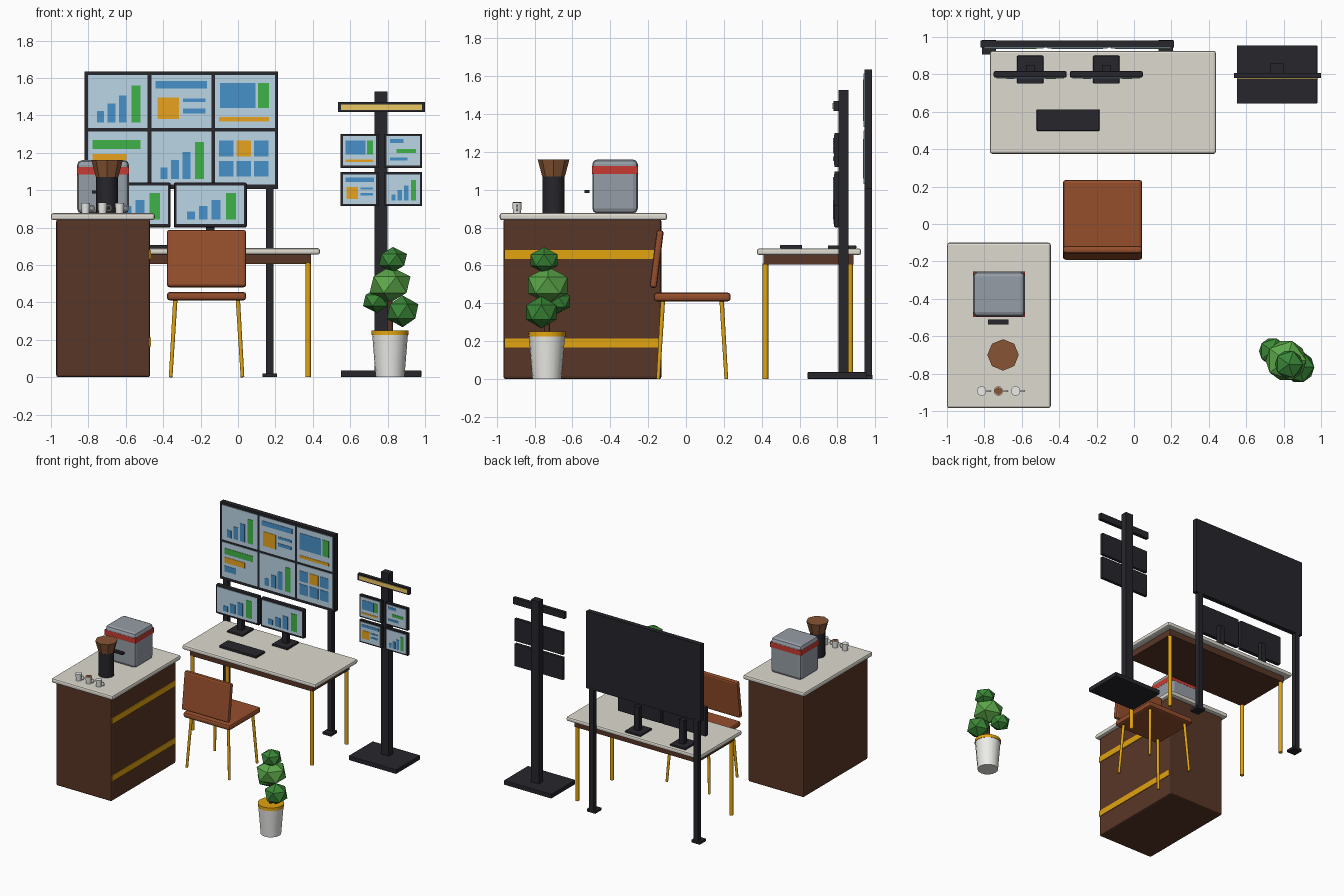
import bpy, bmesh
from mathutils import Vector, Matrix

if "Cube" in bpy.data.objects:
    bpy.data.objects.remove(bpy.data.objects["Cube"])

def lin(c):
    return c / 12.92 if c <= 0.04045 else ((c + 0.055) / 1.055) ** 2.4

MATS = {}
PALETTE = {
    "wood": (88, 54, 38), "stone": (222, 218, 208), "gold": (226, 164, 16), "black": (38, 38, 44),
    "leather": (150, 78, 44), "glass": (188, 214, 230), "blue": (70, 145, 200), "green": (62, 178, 72),
    "orange": (232, 164, 30), "steel": (150, 157, 166), "red": (200, 58, 50), "white": (236, 236, 232),
    "hopper": (135, 85, 52), "leaf": (58, 135, 55), "light_leaf": (92, 168, 74), "lamp": (236, 200, 100),
}
for key, rgb in PALETTE.items():
    MATS[key] = bpy.data.materials.new(key)
    MATS[key].diffuse_color = (*[lin(c / 255) for c in rgb], 1)

def finish(name, bm, mat, smooth=False):
    me = bpy.data.meshes.new(name)
    for f in bm.faces:
        f.smooth = smooth and len(f.verts) == 4
    bm.to_mesh(me)
    bm.free()
    ob = bpy.data.objects.new(name, me)
    me.materials.append(MATS[mat])
    bpy.context.collection.objects.link(ob)
    return ob

def box(name, x, y, z, mat, bevel=0.0, rot=None):
    """Box from (min, max) ranges, optionally bevelled and turned about its centre."""
    size = [b - a for a, b in (x, y, z)]
    centre = Vector([(a + b) / 2 for a, b in (x, y, z)])
    bm = bmesh.new()
    bmesh.ops.create_cube(bm, size=1)
    bmesh.ops.scale(bm, vec=size, verts=bm.verts)
    if bevel:
        bmesh.ops.bevel(bm, geom=bm.edges[:], offset=bevel, segments=2, profile=0.5, affect='EDGES')
    if rot:
        bmesh.ops.transform(bm, matrix=rot, verts=bm.verts)
    bmesh.ops.translate(bm, vec=centre, verts=bm.verts)
    return finish(name, bm, mat)

def rod(name, p, q, r1, r2, mat, sides=16, smooth=True):
    """Round bar or cone from p to q."""
    p, q = Vector(p), Vector(q)
    turn = (q - p).to_track_quat('Z', 'Y').to_matrix().to_4x4()
    bm = bmesh.new()
    bmesh.ops.create_cone(bm, cap_ends=True, segments=sides, radius1=r1, radius2=r2,
                          depth=(q - p).length, matrix=Matrix.Translation((p + q) / 2) @ turn)
    return finish(name, bm, mat, smooth)

# Screen layouts: colour and left, bottom, right, top as fractions of the screen
LAYOUTS = {
    "bars": [("blue", .15, .11, .27, .32), ("blue", .33, .11, .46, .47),
             ("blue", .52, .11, .65, .62), ("green", .73, .11, .88, .81)],
    "summary": [("blue", .07, .75, .93, .89), ("orange", .1, .17, .46, .58),
                ("blue", .53, .49, .9, .56), ("blue", .53, .28, .9, .37)],
    "picture": [("blue", .08, .38, .68, .85), ("green", .72, .38, .9, .85), ("orange", .07, .13, .9, .21)],
    "rows": [("green", .08, .67, .88, .84), ("orange", .08, .42, .65, .58), ("blue", .08, .17, .4, .33)],
    "list": [("blue", .1, .77, .5, .9), ("green", .3, .43, .88, .57), ("blue", .1, .17, .62, .28)],
    "tiles": [("orange" if (i, j) == (1, 1) else "blue", .07 + .29 * i, .15 + .38 * j,
               .31 + .29 * i, .45 + .38 * j) for j in range(2) for i in range(3)],
}

def screen(name, cx, cz, w, h, front, layout):
    x0, z0 = cx - w / 2, cz - h / 2
    box(name + "_glass", (x0, x0 + w), (front - .004, front + .003), (z0, z0 + h), "glass")
    for n, (col, l, b, r, t) in enumerate(LAYOUTS[layout]):
        box(f"{name}_graphic_{n}", (x0 + l * w, x0 + r * w), (front - .007, front - .002),
            (z0 + b * h, z0 + t * h), col)

# Coffee counter
box("counter_body", (-.972, -.47), (-.965, -.13), (0, .845), "wood", .012)
box("counter_top", (-1, -.445), (-.985, -.10), (.84, .877), "stone", .012)
for i, z in enumerate((.165, .633)):
    box(f"counter_stripe_{i}", (-.48, -.464), (-.96, -.145), (z, z + .048), "gold")

# Coffee machine
box("machine_body", (-.86, -.583), (-.495, -.255), (.875, 1.16), "steel", .025)
box("machine_band", (-.861, -.582), (-.496, -.254), (1.083, 1.125), "red")
box("machine_spout", (-.78, -.67), (-.537, -.51), (.982, .998), "black")

# Grinder
rod("grinder_body", (-.70, -.70, .875), (-.70, -.70, 1.07), .058, .058, "black")
rod("grinder_hopper", (-.70, -.70, 1.07), (-.70, -.70, 1.16), .06, .084, "hopper", 8, False)

# Cups with ring handles
for i, x in enumerate((-.815, -.725, -.633)):
    rod(f"cup_{i}", (x, -.893, .875), (x, -.893, .932), .021, .025, "white")
    if i == 1:
        rod("coffee", (x, -.893, .93), (x, -.893, .934), .021, .021, "hopper")
    bpy.ops.mesh.primitive_torus_add(location=(x + .033, -.893, .904), rotation=(1.5708, 0, 0),
                                     major_radius=.014, minor_radius=.004,
                                     major_segments=12, minor_segments=6)
    bpy.context.object.name = f"cup_handle_{i}"
    bpy.context.object.data.materials.append(MATS["white"])

# Desk
box("desk_top", (-.77, .438), (.375, .925), (.655, .69), "stone", .012)
box("desk_apron", (-.72, .39), (.41, .885), (.605, .66), "wood")
for x in (-.705, .375):
    for y in (.42, .868):
        rod("desk_leg", (x, y, 0), (x, y, .61), .015, .015, "gold", 12)
box("keyboard", (-.52, -.185), (.498, .613), (.688, .708), "black", .004)

# Desk monitors
for i, x in enumerate((-.555, -.148)):
    box(f"monitor_{i}", (x - .195, x + .195), (.783, .817), (.80, 1.04), "black", .008)
    screen(f"monitor_{i}", x, .922, .36, .204, .783, "bars")
    box(f"monitor_neck_{i}", (x - .022, x + .022), (.81, .85), (.70, .90), "black")
    box(f"monitor_base_{i}", (x - .07, x + .07), (.75, .9), (.688, .706), "black", .005)

# Chair
CX, CY = -.168, .033
box("seat", (CX - .212, CX + .212), (CY - .203, CY + .203), (.41, .456), "leather", .016)
box("backrest", (CX - .212, CX + .212), (-.174, -.136), (.48, .788), "leather", .014,
    Matrix.Rotation(-.125, 4, 'X'))
for sx in (-1, 1):
    for sy in (-1, 1):
        rod("chair_leg", (CX + sx * .192, CY + sy * .18, 0), (CX + sx * .167, CY + sy * .155, .42),
            .010, .012, "gold", 12)

# Video wall
WX = -.303
box("wall_frame", (WX - .518, WX + .518), (.943, .982), (1.005, 1.635), "black")
for r, row in enumerate((("bars", "summary", "picture"), ("rows", "bars", "tiles"))):
    for c, layout in enumerate(row):
        screen(f"wall_{r}_{c}", WX + (c - 1) * .34, 1.473 - r * .302, .32, .283, .943, layout)
for s in (-1, 1):
    x = WX + s * .473
    box("wall_post", (x - .02, x + .02), (.943, .983), (0, 1.02), "black")
    box("wall_foot", (x - .038, x + .038), (.905, .985), (0, .02), "black")

# Screen tower
box("tower_base", (.55, .98), (.643, .955), (0, .036), "black", .004)
box("tower_pole", (.73, .80), (.805, .86), (.03, 1.527), "black")
box("tower_sign", (.535, 1.0), (.78, .808), (1.417, 1.47), "black")
box("tower_sign_light", (.55, .985), (.775, .785), (1.428, 1.459), "lamp")
for r, row in enumerate((("picture", "list"), ("summary", "bars"))):
    for c, layout in enumerate(row):
        x, z = .65 + c * .234, 1.21 - r * .205
        box(f"tower_panel_{r}_{c}", (x - .101, x + .101), (.785, .808), (z - .091, z + .091), "black")
        screen(f"tower_{r}_{c}", x, z, .178, .158, .785, layout)

# Potted plant
PX, PY = .813, -.735
rod("pot", (PX, PY, 0), (PX, PY, .235), .077, .096, "white")
rod("pot_rim", (PX, PY, .225), (PX, PY, .25), .099, .098, "gold")
rod("trunk", (PX, PY, .24), (PX, PY, .5), .016, .013, "wood", 8)
for i, (x, y, z, r, rz, mat) in enumerate((
        (.88, -.765, .352, .094, .085, "leaf"), (.74, -.68, .41, .08, .066, "leaf"),
        (.813, -.73, .495, .122, .098, "light_leaf"), (.828, -.75, .628, .084, .068, "leaf"))):
    bm = bmesh.new()
    bmesh.ops.create_icosphere(bm, subdivisions=1, radius=1,
                               matrix=Matrix.Translation((x, y, z)) @ Matrix.Diagonal((r, r, rz, 1)))
    finish(f"foliage_{i}", bm, mat)

for m in bpy.data.materials:
    if m.users and not m.is_grease_pencil:
        m.use_nodes = True
        m.node_tree.nodes["Principled BSDF"].inputs["Base Color"].default_value = m.diffuse_color
